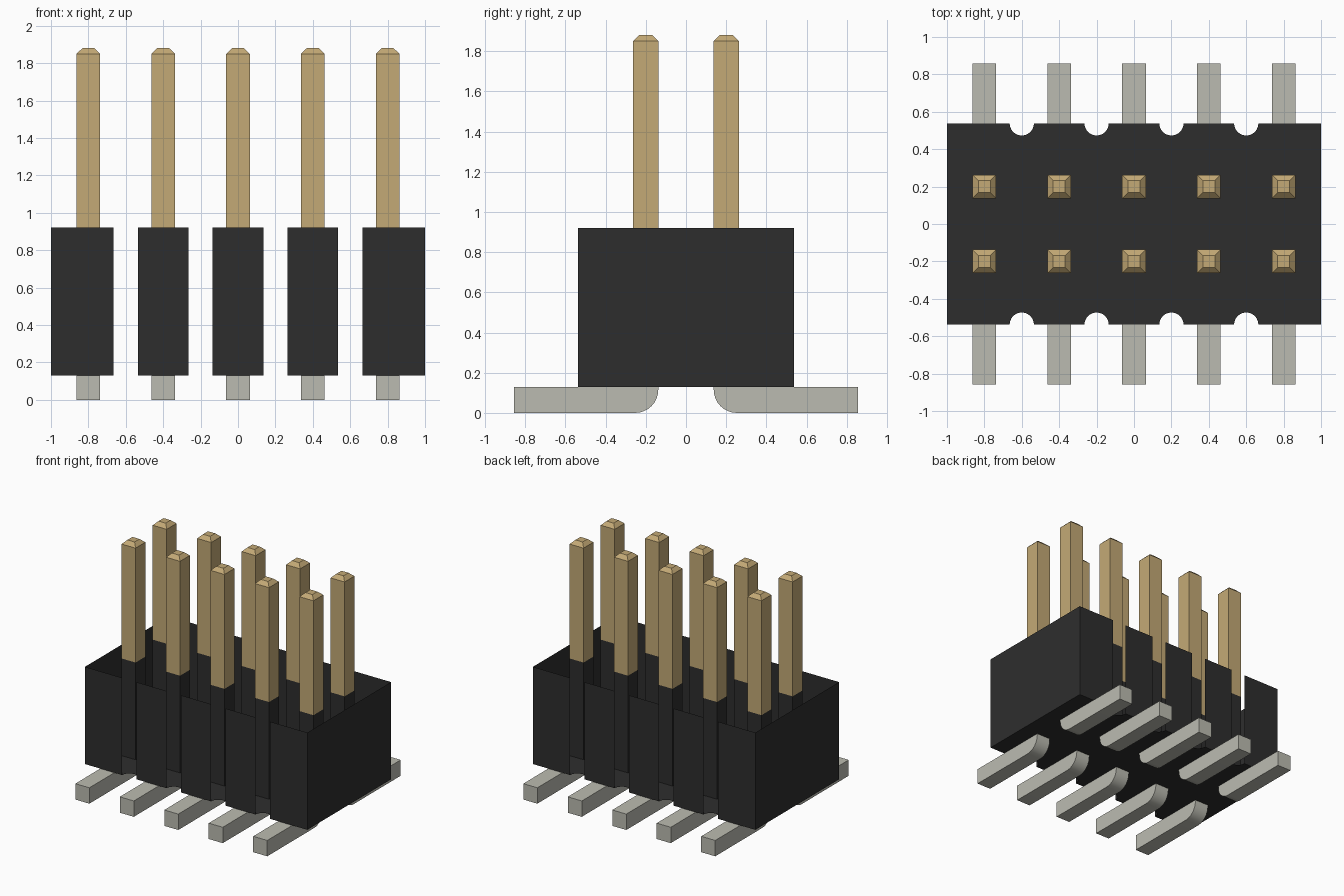
import bpy, bmesh, math

cube = bpy.data.objects.get("Cube")
if cube:
    bpy.data.objects.remove(cube, do_unlink=True)


def material(name, rgb):
    m = bpy.data.materials.new(name)
    m.use_nodes = True
    m.diffuse_color = (*rgb, 1)
    m.node_tree.nodes["Principled BSDF"].inputs["Base Color"].default_value = (*rgb, 1)
    return m


BLACK = material("black plastic", (0.027, 0.027, 0.027))
GOLD = material("gold plating", (0.55, 0.40, 0.18))
TIN = material("tin plating", (0.50, 0.50, 0.44))

PITCH = 0.4
HALF_PIN = 0.063
BASE, RIM, SHOULDER, TIP = 0.13, 0.92, 1.85, 1.88
HALF_DEPTH = 0.538
NOTCH = 0.065
COLUMNS = [PITCH * i for i in range(-2, 3)]


def finish(name, bm, mat):
    mesh = bpy.data.meshes.new(name)
    bm.to_mesh(mesh)
    bm.free()
    mesh.materials.append(mat)
    obj = bpy.data.objects.new(name, mesh)
    bpy.context.collection.objects.link(obj)
    return obj


def square(bm, x, y, z, half):
    return [bm.verts.new((x + a * half, y + b * half, z))
            for a, b in ((-1, -1), (1, -1), (1, 1), (-1, 1))]


def bridge(bm, low, high):
    for i in range(len(low)):
        j = (i + 1) % len(low)
        bm.faces.new((low[i], low[j], high[j], high[i]))


# Housing: notched floor with upright wall panels, open at the notches and rim
def half_outline():
    points = [(-1, -HALF_DEPTH, True)]
    for k in range(4):
        centre = PITCH * (k - 1.5)
        for s in range(13):
            a = math.pi * (1 - s / 12)
            # the flag marks points whose following edge carries a wall
            points.append((centre + NOTCH * math.cos(a),
                           -HALF_DEPTH + NOTCH * math.sin(a), s == 12))
    points.append((1, -HALF_DEPTH, True))
    return points


bm = bmesh.new()
front = half_outline()
outline = front + [(-x, -y, wall) for x, y, wall in front]
floor = [bm.verts.new((x, y, BASE)) for x, y, _ in outline]
for i, (x, y, wall) in enumerate(outline):
    if wall:
        j = (i + 1) % len(outline)
        nx, ny, _ = outline[j]
        bm.faces.new((floor[i], floor[j], bm.verts.new((nx, ny, RIM)),
                      bm.verts.new((x, y, RIM))))
bottom = bm.faces.new(floor[::-1])
bmesh.ops.triangulate(bm, faces=[bottom])
finish("housing", bm, BLACK)

# Sleeves around the pins inside the housing
bm = bmesh.new()
for x in COLUMNS:
    for y in (-PITCH / 2, PITCH / 2):
        bridge(bm, square(bm, x, y, BASE, HALF_PIN), square(bm, x, y, RIM, HALF_PIN))
finish("pin_sleeves", bm, BLACK)

# Upright pins with chamfered tips
bm = bmesh.new()
for x in COLUMNS:
    for y in (-PITCH / 2, PITCH / 2):
        rings = [square(bm, x, y, z, h) for z, h in
                 ((RIM, HALF_PIN), (SHOULDER, HALF_PIN), (TIP, 0.032))]
        bridge(bm, rings[0], rings[1])
        bridge(bm, rings[1], rings[2])
        bm.faces.new(rings[0][::-1])
        bm.faces.new(rings[2])
finish("contact_pins", bm, GOLD)

# Surface-mount feet with a rounded heel
bm = bmesh.new()
INNER, OUTER, RADIUS, TOP = 0.138, 0.857, 0.115, 0.129
profile = [(OUTER, 0), (OUTER, TOP), (INNER, TOP)]
for s in range(9):
    a = math.pi / 2 * s / 8
    profile.append((INNER + RADIUS * (1 - math.cos(a)), RADIUS * (1 - math.sin(a))))
for x in COLUMNS:
    for side in (-1, 1):
        ends = [[bm.verts.new((x + dx, side * y, z)) for y, z in profile]
                for dx in (-HALF_PIN, HALF_PIN)]
        bridge(bm, *ends)
        bm.faces.new(ends[0])
        bm.faces.new(ends[1])
bmesh.ops.recalc_face_normals(bm, faces=bm.faces)
feet = finish("solder_feet", bm, TIN)
bpy.context.view_layer.objects.active = feet
feet.select_set(True)
bpy.ops.object.shade_smooth_by_angle(angle=math.radians(30))
